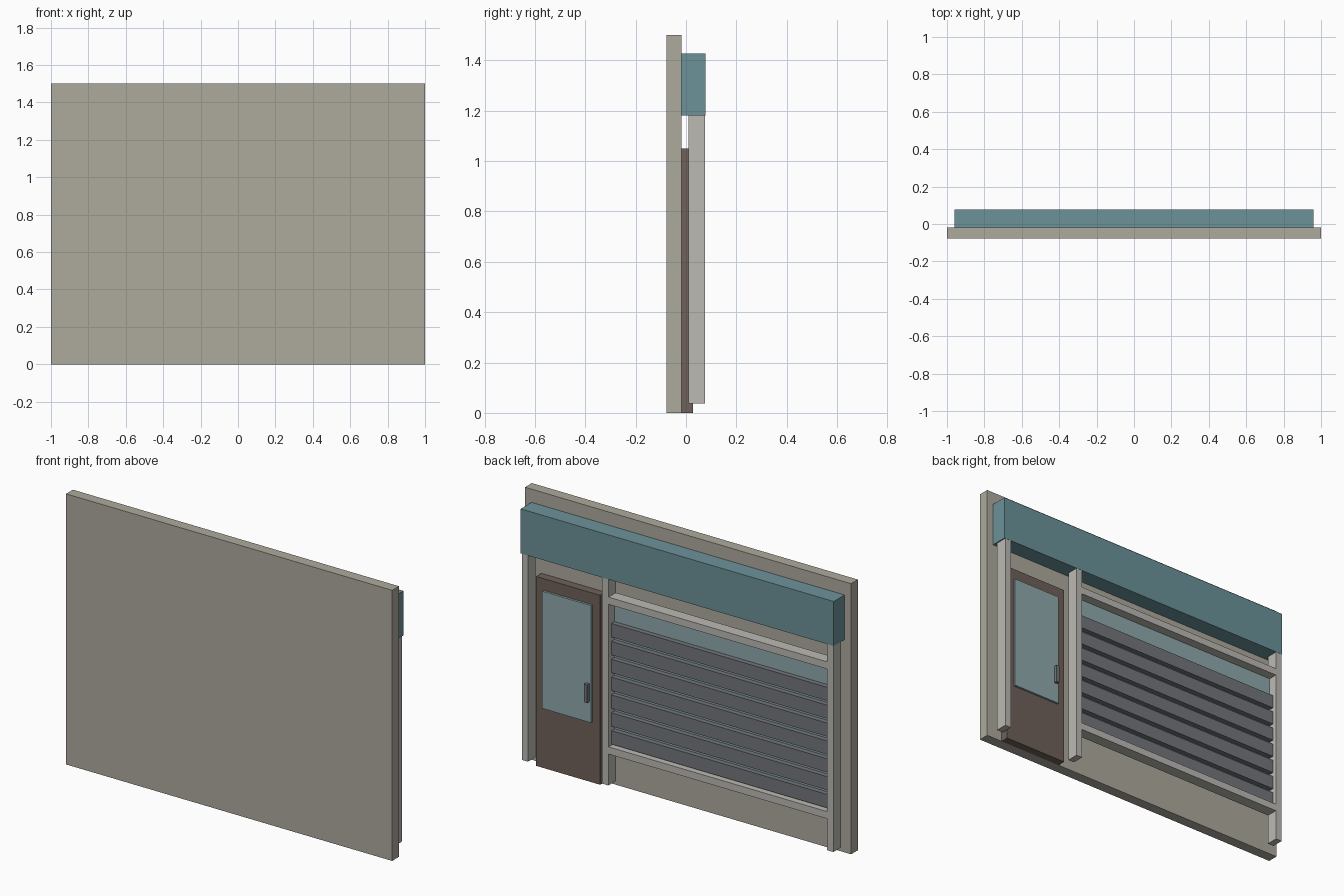
import bpy

if "Cube" in bpy.data.objects:
    bpy.data.objects.remove(bpy.data.objects["Cube"])


def material(name, r, g, b):
    m = bpy.data.materials.new(name)
    m.diffuse_color = (r, g, b, 1)
    m.use_nodes = True
    m.node_tree.nodes["Principled BSDF"].inputs["Base Color"].default_value = m.diffuse_color
    return m


STONE = material("stone", 0.42, 0.40, 0.34)
TRIM = material("trim", 0.50, 0.49, 0.45)
TEAL = material("teal", 0.15, 0.29, 0.32)
BROWN = material("brown", 0.16, 0.12, 0.10)
GLASS = material("glass", 0.28, 0.40, 0.42)
STEEL = material("steel", 0.17, 0.18, 0.20)


def box(name, x, y, z, mat):
    """Box from (min, max) pairs on each axis."""
    spans = (x, y, z)
    bpy.ops.mesh.primitive_cube_add(size=1, location=[(a + b) / 2 for a, b in spans])
    o = bpy.context.object
    o.name = name
    o.scale = [b - a for a, b in spans]
    bpy.ops.object.transform_apply(location=False, rotation=False, scale=True)
    o.data.materials.append(mat)
    return o


# Wall and sign board
box("wall", (-1, 1), (-0.078, -0.018), (0, 1.5), STONE)
box("sign_board", (-0.96, 0.96), (-0.018, 0.077), (1.18, 1.427), TEAL)

# Upright posts
for name, x in (("left", -0.938), ("middle", 0.442), ("right", 0.935)):
    box(name + "_post", (x - 0.019, x + 0.019), (0.009, 0.076), (0.037, 1.18), TRIM)

# Door with glass and handle
box("door", (0.507, 0.90), (-0.018, 0.028), (0, 1.05), BROWN)
box("door_glass", (0.555, 0.855), (0.02, 0.04), (0.335, 0.985), GLASS)
box("door_handle", (0.565, 0.585), (0.035, 0.06), (0.45, 0.55), STEEL)

# Window rails and glass between the middle and left posts
SPAN = (-0.919, 0.423)
for name, z in (("bottom", 0.21), ("top", 1.04)):
    box(name + "_rail", SPAN, (0.009, 0.074), (z, z + 0.04), TRIM)
box("window_glass", SPAN, (0.0, 0.022), (0.25, 1.04), GLASS)

# Shutter slats
for i in range(7):
    z = 0.256 + 0.099 * i
    box(f"shutter_slat_{i + 1}", SPAN, (0.022, 0.05), (z, z + 0.075), STEEL)
